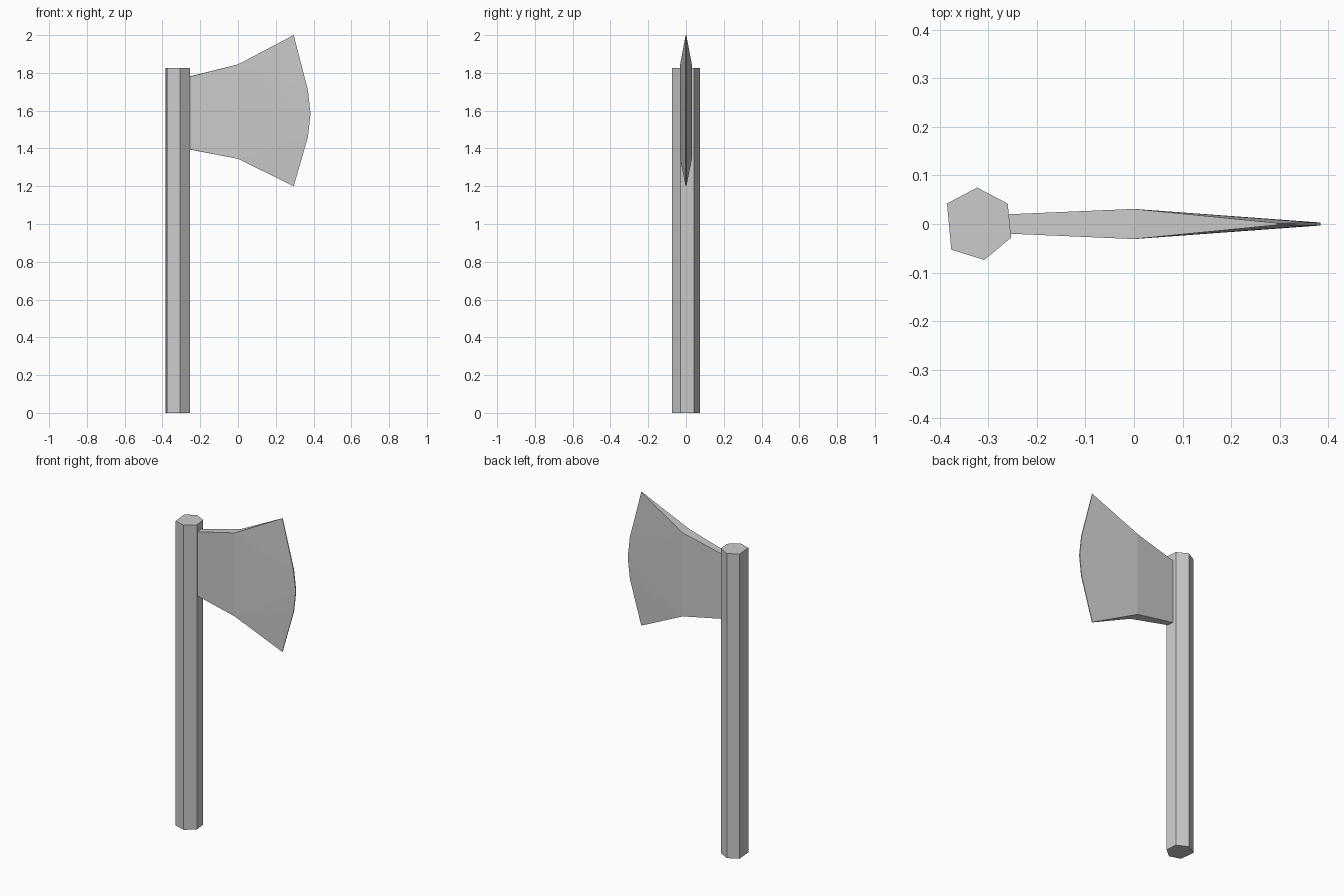
import bpy, bmesh

if "Cube" in bpy.data.objects:
    bpy.data.objects.remove(bpy.data.objects["Cube"])


def finish(name, bm):
    bmesh.ops.recalc_face_normals(bm, faces=bm.faces[:])
    mesh = bpy.data.meshes.new(name)
    bm.to_mesh(mesh)
    bm.free()
    bpy.context.collection.objects.link(bpy.data.objects.new(name, mesh))


# Handle: slightly irregular six-sided shaft
outline = [(-0.385, 0.042), (-0.323, 0.075), (-0.260, 0.042),
           (-0.253, -0.028), (-0.308, -0.074), (-0.376, -0.053)]
bm = bmesh.new()
base = bm.faces.new([bm.verts.new((x, y, 0)) for x, y in outline])
grown = bmesh.ops.extrude_face_region(bm, geom=[base], use_keep_orig=True)
top = [v for v in grown["geom"] if isinstance(v, bmesh.types.BMVert)]
bmesh.ops.translate(bm, verts=top, vec=(0, 0, 1.825))
finish("handle", bm)

# Blade: side profile (x, z, half thickness), upper root round to lower root
profile = [(-0.257, 1.78, 0.02), (0.0, 1.845, 0.031), (0.295, 2.0, 0.002),
           (0.37, 1.71, 0.003), (0.384, 1.585, 0.003), (0.37, 1.46, 0.003),
           (0.295, 1.2, 0.002), (0.0, 1.345, 0.031), (-0.257, 1.395, 0.02)]
# Flat cheek, then facets fanning out to the cutting edge
facets = [(0, 1, 7, 8), (1, 2, 3), (1, 3, 4), (1, 4, 7), (7, 4, 5), (7, 5, 6)]
bm = bmesh.new()
sides = []
for s in (-1, 1):
    # the root follows the slant of the handle face
    ring = [bm.verts.new((x - (0.1 * s * t if x < -0.2 else 0), s * t, z))
            for x, z, t in profile]
    for f in facets:
        bm.faces.new([ring[i] for i in f])
    sides.append(ring)
# Rim joining the two cheeks
a, b = sides
for i in range(len(a)):
    j = (i + 1) % len(a)
    bm.faces.new((a[i], a[j], b[j], b[i]))
finish("axe_blade", bm)
